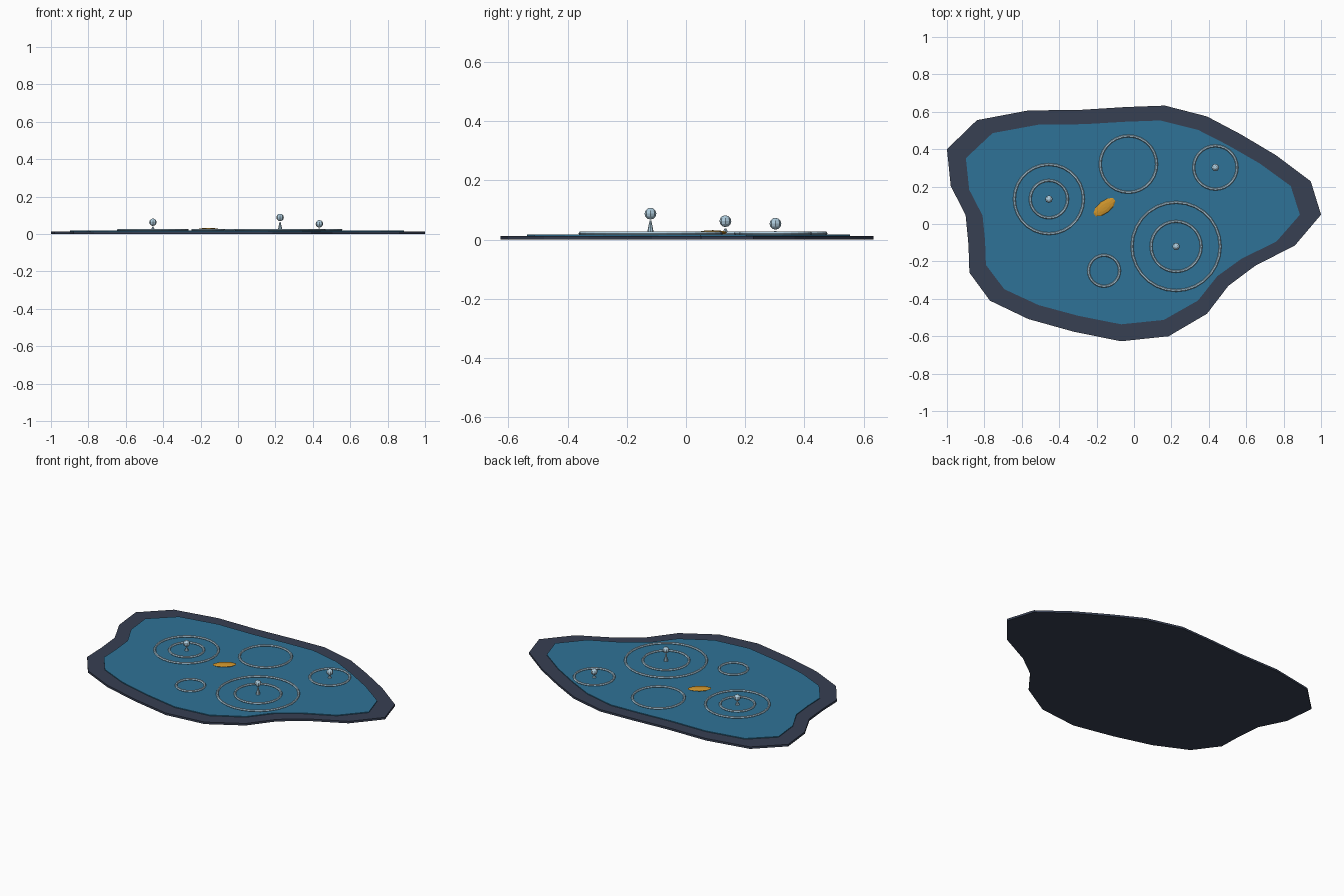
import bpy, bmesh, math

if "Cube" in bpy.data.objects:
    bpy.data.objects.remove(bpy.data.objects["Cube"])

def material(name, rgb):
    m = bpy.data.materials.new(name)
    m.diffuse_color = (*rgb, 1)
    m.use_nodes = True
    m.node_tree.nodes["Principled BSDF"].inputs["Base Color"].default_value = m.diffuse_color
    return m

NAVY = material("wet_stone", (0.038, 0.05, 0.085))
BLUE = material("water", (0.028, 0.17, 0.31))
PALE = material("ripple", (0.42, 0.60, 0.72))
GOLD = material("leaf", (0.62, 0.30, 0.025))

def slab(name, pts, z0, z1, mat):
    bm = bmesh.new()
    face = bm.faces.new([bm.verts.new((x, y, z0)) for x, y in pts])
    ext = bmesh.ops.extrude_face_region(bm, geom=[face])
    for v in ext["geom"]:
        if isinstance(v, bmesh.types.BMVert):
            v.co.z = z1
    bmesh.ops.recalc_face_normals(bm, faces=bm.faces[:])
    me = bpy.data.meshes.new(name)
    bm.to_mesh(me)
    bm.free()
    ob = bpy.data.objects.new(name, me)
    bpy.context.collection.objects.link(ob)
    me.materials.append(mat)

def finish(name, mat):
    ob = bpy.context.object
    ob.name = name
    ob.data.materials.append(mat)
    return ob

# Irregular puddle outline: dark rim with a slightly raised water sheet
outline = [(-1.0, .40), (-.84, .555), (-.565, .607), (-.29, .61), (-.05, .625), (.165, .633),
           (.39, .575), (.57, .48), (.76, .367), (.945, .228), (1.0, .05), (.86, -.115),
           (.65, -.222), (.505, -.33), (.39, -.48), (.185, -.60), (-.07, -.627), (-.325, -.575),
           (-.565, -.508), (-.77, -.41), (-.88, -.26), (-.885, -.11), (-.90, .045), (-.98, .205)]
slab("puddle_rim", outline, 0, 0.013, NAVY)
slab("water_surface", [(x * .893 - .006, y * .865 + .006) for x, y in outline], 0.005, 0.018, BLUE)

# Ripples: centre, outer radii, splash head height (None = no splash)
TUBE = 0.007
ripples = [((-.455, .133), (.192, .107), .0625),
           ((-.03, .32), (.158,), None),
           ((.435, .302), (.123,), .054),
           ((.225, -.12), (.243, .141), .088),
           ((-.16, -.25), (.09,), None)]
for i, ((x, y), radii, head) in enumerate(ripples, 1):
    for j, r in enumerate(radii, 1):
        bpy.ops.mesh.primitive_torus_add(major_segments=28, minor_segments=6, major_radius=r - TUBE,
                                         minor_radius=TUBE, location=(x, y, 0.0215))
        finish(f"ripple_{i}_{j}", PALE)
    if head:
        # Splash: tapered stem with a droplet above
        z0, z1 = 0.016, head - 0.024
        bpy.ops.mesh.primitive_cone_add(vertices=8, radius1=0.013, radius2=0.003, depth=z1 - z0,
                                        location=(x, y, (z0 + z1) / 2))
        finish(f"splash_stem_{i}", PALE)
        bpy.ops.mesh.primitive_uv_sphere_add(segments=8, ring_count=6, radius=0.02, location=(x, y, head))
        finish(f"splash_drop_{i}", PALE)

# Floating leaf
bpy.ops.mesh.primitive_uv_sphere_add(segments=10, ring_count=6, radius=1, location=(-.158, .09, .024),
                                     rotation=(0, 0, math.radians(38)))
finish("floating_leaf", GOLD).scale = (.07, .033, .008)
